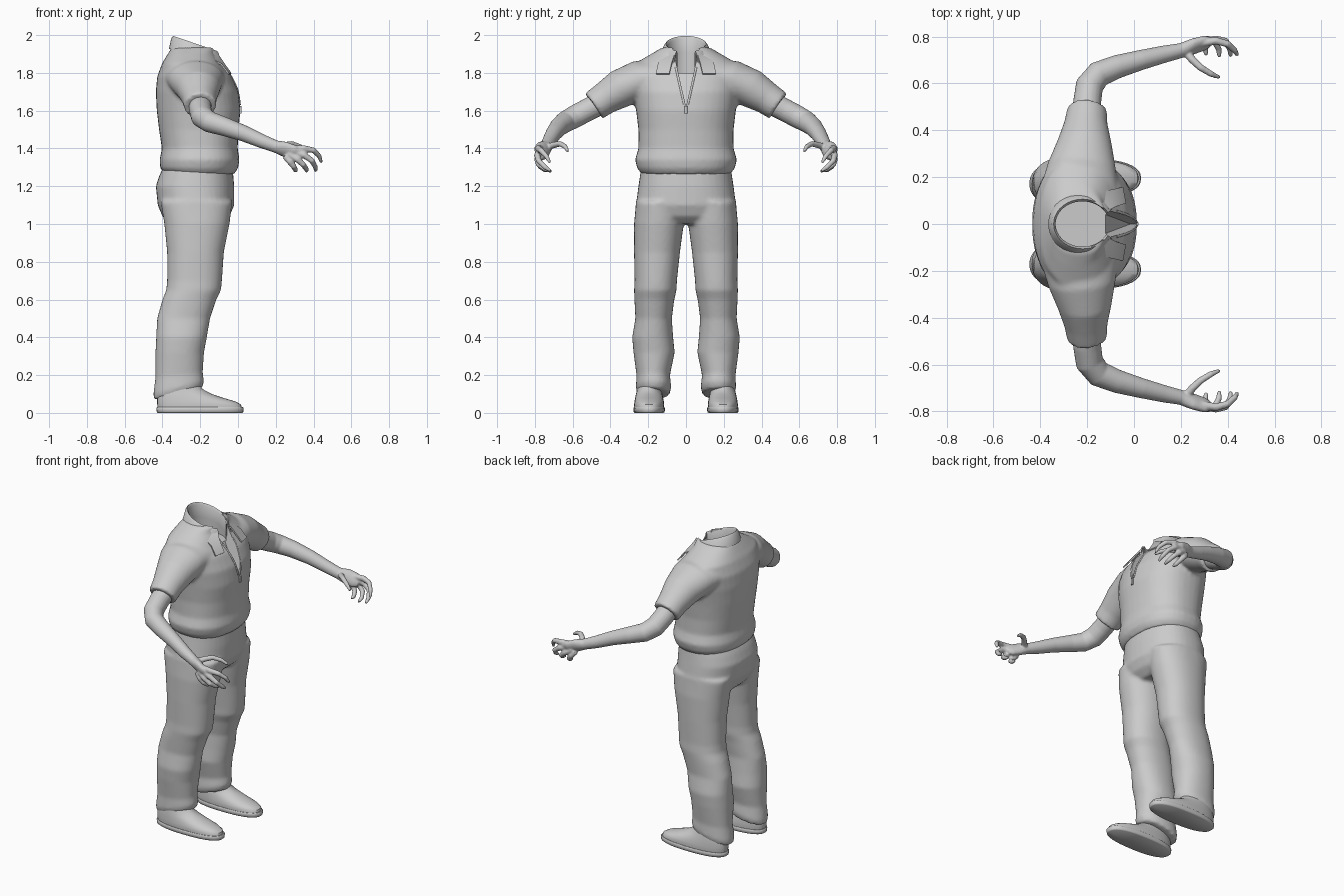
import bpy, bmesh, math
from mathutils import Vector
from mathutils.bvhtree import BVHTree

if "Cube" in bpy.data.objects:
    bpy.data.objects.remove(bpy.data.objects["Cube"])

grey = bpy.data.materials.new("plain grey")
grey.diffuse_color = (0.6, 0.6, 0.6, 1)
grey.use_nodes = True
grey.node_tree.nodes["Principled BSDF"].inputs["Base Color"].default_value = grey.diffuse_color


def oval(z, x0, x1, y0, y1, p=2.3, tilt=0, n=40):
    """Horizontal rounded ring filling the given extents."""
    cx, cy, rx, ry = (x0 + x1) / 2, (y0 + y1) / 2, (x1 - x0) / 2, (y1 - y0) / 2
    ring = []
    for i in range(n):
        a = 2 * math.pi * i / n
        c, s = math.cos(a), math.sin(a)
        dx = rx * math.copysign(abs(c) ** (2 / p), c)
        dy = ry * math.copysign(abs(s) ** (2 / p), s)
        ring.append(Vector((cx + dx, cy + dy, z + tilt * dx)))
    return ring


def loft(bm, rings):
    """Skin closed rings and cap both ends."""
    rows = [[bm.verts.new(v) for v in r] for r in rings]
    n = len(rows[0])
    for a, b in zip(rows, rows[1:]):
        for i in range(n):
            bm.faces.new((a[i], a[(i + 1) % n], b[(i + 1) % n], b[i]))
    bm.faces.new(rows[0][::-1])
    bm.faces.new(rows[-1])


def tube(bm, path, side=1, n=20):
    """Tube through (x, y, z, horizontal radius, vertical radius) points."""
    pts = [Vector((p[0], p[1] * side, p[2])) for p in path]
    rings, u = [], None
    for i, p in enumerate(pts):
        t = (pts[min(i + 1, len(pts) - 1)] - pts[max(i - 1, 0)]).normalized()
        u = t.cross(Vector((0, 0, 1))) if u is None else u - t * u.dot(t)
        u.normalize()
        v = u.cross(t)
        ru, rv = path[i][3], path[i][-1]
        rings.append([p + u * ru * math.cos(2 * math.pi * k / n)
                      + v * rv * math.sin(2 * math.pi * k / n) for k in range(n)])
    loft(bm, rings)


def finish(bm, name, voxel=0, smooth=0, thick=0, cutters=()):
    """Make an object, optionally fusing, relaxing, thickening and cutting it."""
    bmesh.ops.recalc_face_normals(bm, faces=bm.faces)
    me = bpy.data.meshes.new(name)
    bm.to_mesh(me)
    bm.free()
    ob = bpy.data.objects.new(name, me)
    bpy.context.collection.objects.link(ob)
    if voxel:
        m = ob.modifiers.new("fuse", 'REMESH')
        m.mode, m.voxel_size = 'VOXEL', voxel
    if smooth:
        m = ob.modifiers.new("relax", 'SMOOTH')
        m.factor, m.iterations = 0.5, smooth
    if thick:
        m = ob.modifiers.new("thickness", 'SOLIDIFY')
        m.thickness, m.offset = thick, 0
    for c in cutters:
        m = ob.modifiers.new("cut", 'BOOLEAN')
        m.operation, m.object = 'DIFFERENCE', c
    dg = bpy.context.evaluated_depsgraph_get()
    me = bpy.data.meshes.new_from_object(ob.evaluated_get(dg))
    ob.modifiers.clear()
    ob.data = me
    me.name = name
    me.materials.clear()
    me.materials.append(grey)
    me.polygons.foreach_set("material_index", [0] * len(me.polygons))
    me.shade_smooth()
    me.set_sharp_from_angle(angle=math.radians(45))
    return ob


# Trousers: hips and two legs fused into one skin
bm = bmesh.new()
loft(bm, [oval(z, x0, x1, -w, w) for z, x0, x1, w in (
    (1.32, -.385, -.03, .235), (1.26, -.415, -.025, .243), (1.2, -.435, -.02, .252),
    (1.1, -.425, -.02, .265), (1.04, -.40, -.045, .265), (1.0, -.36, -.09, .24))])
for s in (1, -1):
    loft(bm, [oval(z, x0, x1, *sorted((s * y0, s * y1)), 2.2, t) for z, x0, x1, y0, y1, t in (
        (1.12, -.41, -.03, .01, .265, 0), (1.0, -.39, -.045, .012, .275, 0),
        (.85, -.375, -.075, .032, .275, 0), (.7, -.375, -.085, .048, .272, 0),
        (.65, -.38, -.09, .05, .275, 0), (.6, -.40, -.115, .062, .273, 0),
        (.5, -.428, -.148, .075, .268, 0), (.4, -.433, -.165, .068, .285, 0),
        (.32, -.437, -.18, .06, .278, 0), (.2, -.437, -.187, .085, .262, .1),
        (.135, -.448, -.18, .078, .265, .24), (.1, -.445, -.19, .088, .255, .24))])
finish(bm, "trousers", .011, 4)

# Hidden cutters for the neck hole and the open front
bm = bmesh.new()
loft(bm, [oval(z, -.335, -.105, -.1, .1, 2) for z in (1.80, 2.1)])
neck_cutter = finish(bm, "neck_cutter")
bm = bmesh.new()
for p in ((-.015, 0, 1.62), (.1, 0, 1.62), (-.2, .07, 1.93), (-.2, -.07, 1.93),
          (.1, .07, 1.93), (.1, -.07, 1.93)):
    bm.verts.new(p)
bmesh.ops.convex_hull(bm, input=bm.verts)
front_cutter = finish(bm, "front_cutter")
for c in (neck_cutter, front_cutter):
    c.hide_render = True
    c.hide_set(True)

# Shirt: torso and short sleeves
bm = bmesh.new()
loft(bm, [oval(z, x0, x1, -w, w) for z, x0, x1, w in (
    (1.265, -.385, -.02, .235), (1.295, -.412, .0, .258), (1.34, -.415, .008, .27),
    (1.4, -.403, -.002, .252), (1.5, -.418, .003, .252), (1.6, -.43, .013, .264),
    (1.7, -.435, .002, .28), (1.78, -.428, -.033, .29), (1.85, -.402, -.088, .27),
    (1.9, -.372, -.12, .185), (1.935, -.35, -.115, .125))])
for s in (1, -1):
    tube(bm, ((-.23, .16, 1.775, .165, .1), (-.222, .25, 1.76, .145, .105),
              (-.21, .35, 1.715, .115, .102), (-.205, .43, 1.665, .092, .086),
              (-.2, .488, 1.625, .085, .081)), s, 32)
shirt = finish(bm, "shirt", .011, 4, cutters=(neck_cutter, front_cutter))

# Bare arms with curled hands
for s, side in ((1, "left"), (-1, "right")):
    bm = bmesh.new()
    tube(bm, ((-.2, .40, 1.665, .06), (-.2, .52, 1.605, .06), (-.19, .59, 1.568, .06),
              (-.15, .64, 1.54, .056), (-.07, .672, 1.515, .05), (.03, .70, 1.48, .043),
              (.13, .725, 1.437, .037), (.2, .74, 1.41, .031, .034),
              (.25, .757, 1.395, .028, .046), (.3, .772, 1.377, .024, .045),
              (.325, .776, 1.37, .016, .03)), s)
    for finger in (
            ((.29, .772, 1.40), (.35, .782, 1.40), (.40, .768, 1.39), (.43, .74, 1.36), (.442, .72, 1.325)),
            ((.29, .775, 1.385), (.35, .788, 1.365), (.392, .78, 1.335), (.41, .745, 1.30), (.412, .715, 1.28)),
            ((.27, .775, 1.37), (.315, .788, 1.342), (.345, .78, 1.315), (.362, .745, 1.29), (.364, .712, 1.278)),
            ((.25, .77, 1.36), (.275, .78, 1.33), (.295, .772, 1.305), (.305, .745, 1.285), (.308, .72, 1.28)),
            ((.215, .74, 1.405), (.25, .70, 1.418), (.285, .667, 1.425), (.33, .64, 1.41), (.365, .625, 1.385))):
        tube(bm, [(*p, r) for p, r in zip(finger, (.018, .017, .015, .013, .008))], s, 12)
    finish(bm, side + "_arm", .006, 2)

# Shoes: upper over a slightly wider sole
for s, side in ((1, "left"), (-1, "right")):
    y = .195 * s
    bm = bmesh.new()
    loft(bm, [oval(z, x0, x1, y - w, y + w, p) for z, x0, x1, w, p in (
        (.02, -.425, .022, .078, 2.4), (.045, -.428, .018, .08, 2.4),
        (.06, -.428, -.01, .078, 2.4), (.08, -.428, -.08, .074, 2.3),
        (.1, -.425, -.14, .07, 2.2), (.125, -.42, -.19, .064, 2), (.17, -.41, -.21, .055, 2))])
    finish(bm, side + "_shoe", smooth=1)
    bm = bmesh.new()
    loft(bm, [oval(z, -.432 + d, .03 - d, y - .084 + d, y + .084 - d, 2.4)
              for z, d in ((0, .008), (.005, .002), (.025, 0), (.03, .004))])
    finish(bm, side + "_sole")

# Collar: folded band, higher at the back and open in front
bm = bmesh.new()
rows = []
for i in range(41):
    a = math.radians(28 + 304 * i / 40)
    c, sn = math.cos(a), math.sin(a)
    top = 1.95 - .042 * c
    rows.append([bm.verts.new((-.22 + rx * c, ry * sn, top - dz)) for rx, ry, dz in (
        (.118, .1, .085), (.118, .1, .01), (.123, .106, 0), (.13, .114, .01), (.142, .137, .065))])
for a, b in zip(rows, rows[1:]):
    for j in range(4):
        bm.faces.new((a[j], b[j], b[j + 1], a[j + 1]))
finish(bm, "collar", thick=.007)

# Pieces that lie on the shirt front
tree = BVHTree.FromPolygons([v.co for v in shirt.data.vertices],
                            [p.vertices[:] for p in shirt.data.polygons])


def on_shirt(y, z, lift):
    hit = tree.ray_cast(Vector((1, y, z)), Vector((-1, 0, 0)))[0]
    return Vector((hit.x + lift, y, z))


for s, side in ((1, "left"), (-1, "right")):
    bm = bmesh.new()
    grid = [[(-.105, .06 * s, 1.895), (-.165, .133 * s, 1.885)],
            [on_shirt(.075 * s, 1.85, .016), on_shirt(.148 * s, 1.845, .016)],
            [on_shirt(.088 * s, 1.795, .014), on_shirt(.158 * s, 1.795, .018)]]
    grid = [[bm.verts.new(p) for p in r] for r in grid]
    for a, b in zip(grid, grid[1:]):
        bm.faces.new((a[0], a[1], b[1], b[0]))
    finish(bm, side + "_collar_point", thick=.008)
    bm = bmesh.new()
    tube(bm, [(*on_shirt(.006 + .226 * (z - 1.62), z, 0), .006)
              for z in (1.63, 1.67, 1.71, 1.75, 1.79, 1.83)], 1 * s * s if s > 0 else 1, 8)
    if s < 0:
        bmesh.ops.scale(bm, vec=(1, -1, 1), verts=bm.verts)
    finish(bm, side + "_placket_edge")

# Zip pull
bm = bmesh.new()
x = on_shirt(0, 1.6, 0).x
loft(bm, [oval(z, x - .005, x + .008, -.008, .008, 4, n=12) for z in (1.585, 1.625)])
finish(bm, "zip_pull")
